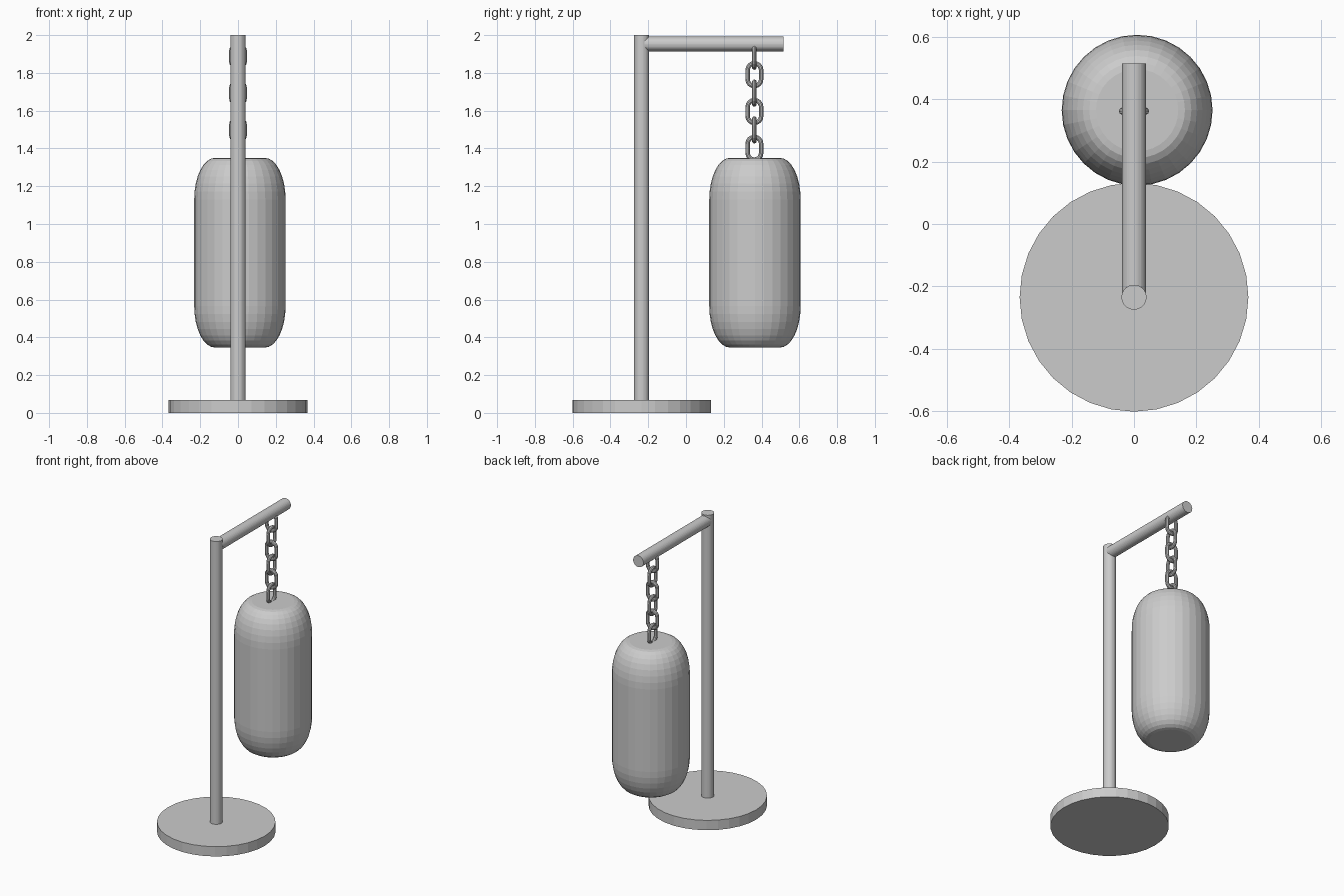
import bpy
import bmesh
from math import sin, cos, pi

if "Cube" in bpy.data.objects:
    bpy.data.objects.remove(bpy.data.objects["Cube"])

SIDES = 32


def make_object(name, bm):
    bmesh.ops.recalc_face_normals(bm, faces=bm.faces)
    mesh = bpy.data.meshes.new(name)
    bm.to_mesh(mesh)
    bm.free()
    obj = bpy.data.objects.new(name, mesh)
    bpy.context.collection.objects.link(obj)
    return obj


def lathe(name, profile, location, rotation=(0, 0, 0)):
    """Revolve (radius, height) rings around z and cap both ends."""
    bm = bmesh.new()
    rings = [[bm.verts.new((r * cos(2 * pi * i / SIDES), r * sin(2 * pi * i / SIDES), z))
              for i in range(SIDES)] for r, z in profile]
    for a, b in zip(rings, rings[1:]):
        for i in range(SIDES):
            j = (i + 1) % SIDES
            bm.faces.new((a[i], a[j], b[j], b[i]))
    bm.faces.new(rings[0])
    bm.faces.new(rings[-1])
    obj = make_object(name, bm)
    obj.location = location
    obj.rotation_euler = rotation
    return obj


def chain_link(name, location, turn):
    """Oval link in the xz plane, turned about z."""
    bend, half_straight, wire, steps, sides = 0.036, 0.024, 0.012, 8, 10
    bm = bmesh.new()
    rings = []
    for end, start in ((1, 0), (-1, pi)):
        for k in range(steps + 1):
            a = start + pi * k / steps
            rings.append([bm.verts.new(((bend + wire * cos(t)) * cos(a),
                                        wire * sin(t),
                                        (bend + wire * cos(t)) * sin(a) + end * half_straight))
                          for t in (2 * pi * s / sides for s in range(sides))])
    for n, a in enumerate(rings):
        b = rings[(n + 1) % len(rings)]
        for i in range(sides):
            j = (i + 1) % sides
            bm.faces.new((a[i], a[j], b[j], b[i]))
    obj = make_object(name, bm)
    obj.location = location
    obj.rotation_euler = (0, 0, turn)
    return obj


# Stand: round base, upright pole, horizontal arm
STAND_Y = -0.235
lathe("base", [(0.367, 0), (0.367, 0.067)], (0, STAND_Y, 0))
lathe("pole", [(0.04, 0.06), (0.04, 2.0)], (0, STAND_Y, 0))
lathe("arm", [(0.039, 0), (0.039, 0.735)], (0, -0.22, 1.953), (-pi / 2, 0, 0))

# Chain of six links, alternately turned
for n in range(6):
    chain_link(f"chain_link_{n + 1}", (0, 0.362, 1.888 - 0.0975 * n), pi / 2 * (n % 2))

# Punching bag with elliptically rounded ends
R, EDGE, DROP, HALF, STEPS = 0.242, 0.11, 0.22, 0.502, 8
top = [(R - EDGE + EDGE * cos(pi / 2 * k / STEPS),
        HALF - DROP + DROP * sin(pi / 2 * k / STEPS)) for k in range(STEPS + 1)]
bottom = [(r, -z) for r, z in reversed(top)]
lathe("punching_bag", bottom + top, (0.01, 0.365, 0.848))
